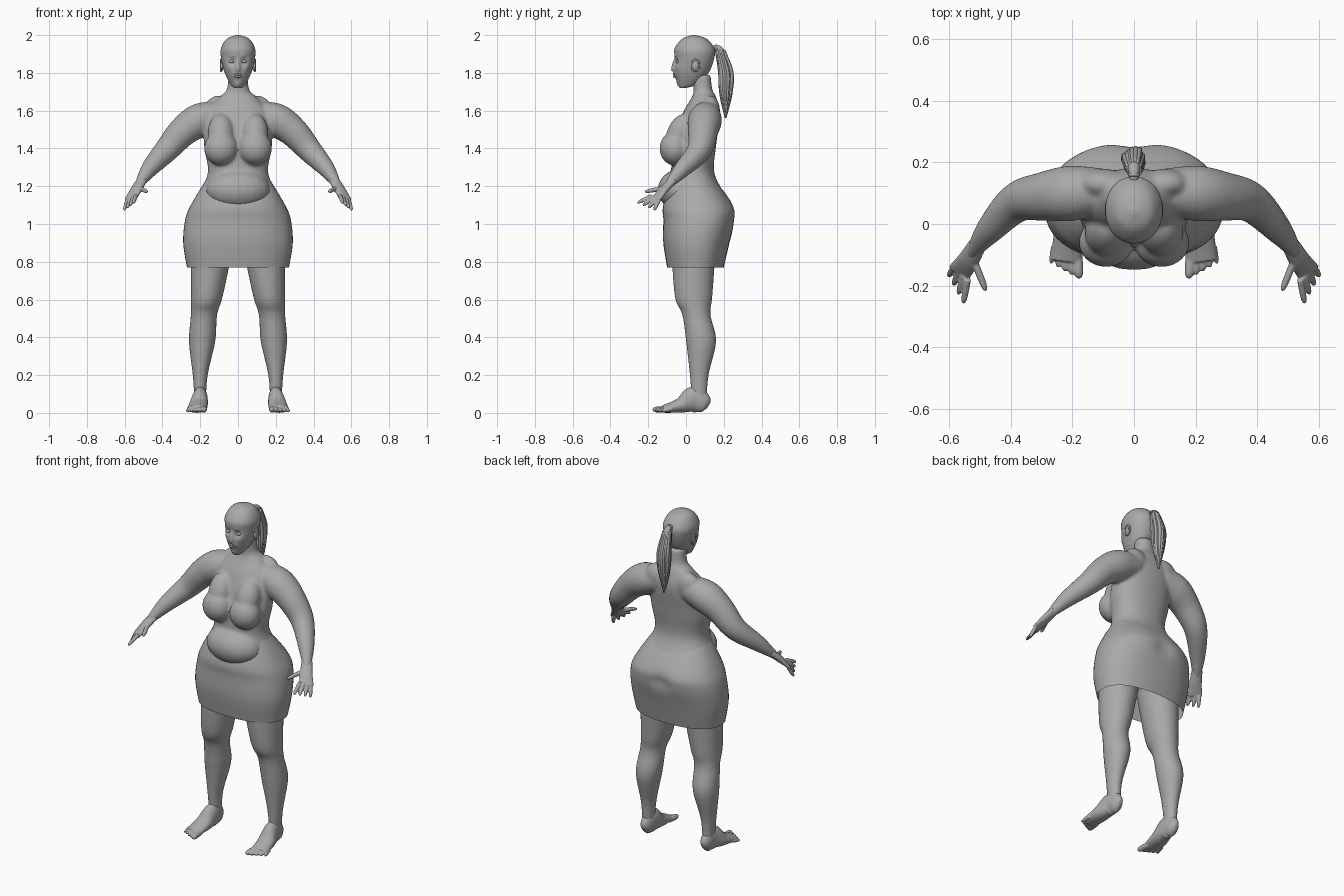
import bpy, bmesh, math, random
from mathutils import Vector, Matrix

random.seed(4)
if "Cube" in bpy.data.objects:
    bpy.data.objects.remove(bpy.data.objects["Cube"])

X, Y, Z = Vector((1, 0, 0)), Vector((0, 1, 0)), Vector((0, 0, 1))
SIDES = {"left": 1, "right": -1}
shade = (.4, .4, .4, 1)
grey = bpy.data.materials.new("plain grey")
grey.use_nodes = True
grey.diffuse_color = shade
grey.node_tree.nodes["Principled BSDF"].inputs["Base Color"].default_value = shade


def slab(z, left, right, front, back):
    """Horizontal ring from its extents."""
    return ((left + right) / 2, (front + back) / 2, z, (right - left) / 2, (back - front) / 2)


def even(z, half, front, back):
    """Horizontal ring centred between the two sides."""
    return slab(z, -half, half, front, back)


def blend(before, start, end, after, t):
    """Smooth spline value between start and end."""
    slope_in, slope_out = (end - before) / 2, (after - start) / 2
    ease = t * t * (3 - 2 * t)
    return (start + (end - start) * ease
            + slope_in * t * (1 - t) ** 2 - slope_out * t * t * (1 - t))


def smooth_rows(rows, steps):
    """Insert interpolated rings between the given ones."""
    padded = [rows[0], *rows, rows[-1]]
    out = []
    for group in zip(padded, padded[1:], padded[2:], padded[3:]):
        for step in range(steps):
            out.append([blend(*values, step / steps) for values in zip(*group)])
    return out + [rows[-1]]


def tube(bm, rows, ref=Z, level=False, sides=24, steps=6, power=1.0, caps=True, side=1):
    """Loft of rings along a path; a row is x, y, z and one or two radii."""
    rows = smooth_rows([(*row, row[-1]) if len(row) == 4 else row for row in rows], steps)
    points = [Vector(row[:3]) for row in rows]
    rings = []
    for i, centre in enumerate(points):
        across, along = X, Y
        if not level:
            heading = (points[min(i + 1, len(points) - 1)] - points[max(i - 1, 0)]).normalized()
            across = heading.cross(ref).normalized()
            along = across.cross(heading)
        wide, deep = rows[i][3:]
        ring = []
        for k in range(sides):
            angle = math.tau * k / sides
            ca, sa = math.cos(angle), math.sin(angle)
            p = (centre + across * wide * math.copysign(abs(ca) ** power, ca)
                 + along * deep * math.copysign(abs(sa) ** power, sa))
            ring.append(bm.verts.new((p.x * side, p.y, p.z)))
        rings.append(ring)
    for lower, upper in zip(rings, rings[1:]):
        for k in range(sides):
            bm.faces.new((lower[k - 1], lower[k], upper[k], upper[k - 1]))
    if caps:
        bm.faces.new(rings[0])
        bm.faces.new(rings[-1])


def ball(bm, centre, radii, tilt=0):
    """Ellipsoid, optionally tipped forward or back."""
    matrix = (Matrix.Translation(centre) @ Matrix.Rotation(tilt, 4, "X")
              @ Matrix.Diagonal((*radii, 1)))
    bmesh.ops.create_uvsphere(bm, u_segments=24, v_segments=16, radius=1, matrix=matrix)


def digit(bm, base, tip, radius, side):
    """Rounded finger or toe."""
    base, tip = Vector(base), Vector(tip)
    path = [math.sin(math.pi * k / 20) for k in range(10)]
    tube(bm, [(*base.lerp(tip, t), radius * math.sqrt(1 - t ** 6)) for t in path],
         sides=12, steps=1, side=side)


def push(bm, spot, radius, depth):
    """Soft sculpting stroke along the depth, mirrored across the middle."""
    for vert in bm.verts:
        mirrored = Vector((abs(vert.co.x), vert.co.y, vert.co.z))
        distance = (mirrored - Vector(spot)).length
        vert.co.y += depth * math.exp(-(distance / radius) ** 2)


def finish(bm, name, voxel=None):
    """Turn the mesh into an object; with a voxel size, fuse its pieces."""
    bmesh.ops.recalc_face_normals(bm, faces=bm.faces)
    for face in bm.faces:
        face.smooth = True
    mesh = bpy.data.meshes.new(name)
    bm.to_mesh(mesh)
    bm.free()
    mesh.materials.append(grey)
    ob = bpy.data.objects.new(name, mesh)
    bpy.context.collection.objects.link(ob)
    if voxel:
        fuse = ob.modifiers.new("fuse", "REMESH")
        fuse.mode, fuse.voxel_size, fuse.use_smooth_shade = "VOXEL", voxel, True
        soften = ob.modifiers.new("soften", "SMOOTH")
        soften.factor, soften.iterations = .5, 4


# Body: torso, bust, belly, arms and legs fused together
body = bmesh.new()
torso = [(.9, .24, -.08, .18), (1.12, .22, -.1, .21), (1.27, .16, -.08, .15), (1.42, .18, -.07, .16),
         (1.58, .17, -.02, .18), (1.67, .1, .03, .16), (1.71, .06, .04, .14), (1.79, .05, .03, .13)]
tube(body, [even(*row) for row in torso], level=True, sides=40, power=.9)
ball(body, centre=(0, -.03, 1.18), radii=(.17, .12, .11))
arm = [(.09, .11, 1.58, .07), (.2, .1, 1.55, .09), (.29, .09, 1.49, .08),
       (.38, .07, 1.39, .065), (.47, -.02, 1.29, .045), (.53, -.1, 1.2, .02)]
leg = [(.06, .17, .23, .03, .11), (.2, .16, .24, .02, .12), (.38, .12, .26, 0, .16),
       (.52, .11, .25, -.02, .13), (.62, .08, .25, -.06, .14), (.9, .02, .25, -.08, .16)]
for side in SIDES.values():
    ball(body, centre=(side * .09, -.06, 1.4), radii=(.09, .08, .09))
    ball(body, centre=(side * .09, -.03, 1.48), radii=(.07, .07, .11), tilt=-.4)
    ball(body, centre=(side * .1, .13, 1.6), radii=(.08, .05, .08))
    tube(body, arm, side=side)
    tube(body, [slab(*row) for row in leg], level=True, side=side)
finish(body, "body", voxel=.009)

# Skirt: open tube with a hem
skirt = bmesh.new()
cloth = [(.77, .27, -.1, .2), (.9, .29, -.12, .23), (1.02, .28, -.12, .26),
         (1.1, .25, -.12, .25), (1.25, .16, -.07, .14)]
tube(skirt, [even(*row) for row in cloth], level=True, sides=56, power=.86, caps=False)
push(skirt, spot=(0, .26, 1.04), radius=.05, depth=-.02)
finish(skirt, "skirt")

# Head: lofted skull with soft strokes for the features
head = bmesh.new()
skull = [(1.72, .02, -.03, 0), (1.74, .04, -.04, .06), (1.8, .07, -.06, .12), (1.88, .09, -.06, .15),
         (1.93, .09, -.06, .15), (1.98, .06, -.02, .11), (2, .01, .03, .05)]
tube(head, [even(*row) for row in skull], level=True, sides=72, steps=10, power=.95)
push(head, spot=(.03, -.06, 1.86), radius=.02, depth=.013)    # eye sockets
push(head, spot=(.03, -.06, 1.89), radius=.01, depth=-.006)   # brows
push(head, spot=(.05, -.04, 1.83), radius=.02, depth=-.006)   # cheeks
push(head, spot=(0, -.05, 1.79), radius=.02, depth=-.008)     # mouth
push(head, spot=(0, -.04, 1.74), radius=.02, depth=-.007)     # chin
for k in range(4):                                            # nose, growing to its tip
    push(head, spot=(0, -.06, 1.86 - k * .014), radius=.011, depth=-.007 - k * .004)
finish(head, "head")

# Eyes, ears with a raised rim, and lips
face = bmesh.new()
for side in SIDES.values():
    ball(face, centre=(side * .033, -.04, 1.86), radii=(.015, .013, .01))
    ball(face, centre=(side * .085, .05, 1.84), radii=(.01, .02, .03), tilt=-.2)
    turns = [math.tau * k / 12 - 1 for k in range(11)]
    rim = [(.09, .05 + .02 * math.sin(turn), 1.84 + .03 * math.cos(turn), .005) for turn in turns]
    tube(face, rim, ref=X, sides=8, steps=2, side=side)
for height in (1.793, 1.78):
    lip = [(t * .024, -.063 + .012 * t * t, height, .006 - .005 * t * t) for t in (-1, -.5, 0, .5, 1)]
    tube(face, lip, sides=8)
finish(face, "face_details")

# Ponytail: tie, core and loose strands
tail = bmesh.new()
core = [(0, .13, 1.93, .01), (0, .18, 1.92, .02), (0, .21, 1.8, .03),
        (0, .21, 1.68, .025), (0, .21, 1.56, .004)]
tube(tail, core, ref=X, sides=16)
ball(tail, centre=(0, .16, 1.93), radii=(.02, .01, .02))
strands = 18
for k in range(strands):
    angle = math.tau * k / strands
    spread, lift = random.uniform(.85, 1.15), random.uniform(0, .01)
    strand = [(math.cos(angle) * r * spread, y + math.sin(angle) * r * spread, z + lift * i, r / 3)
              for i, (x, y, z, r) in enumerate(core[1:])]
    tube(tail, strand, ref=X, sides=6, steps=4)
finish(tail, "ponytail")

for name, side in SIDES.items():
    # Hand: flattened palm, thumb and four spread fingers
    hand = bmesh.new()
    tube(hand, [(.51, -.07, 1.23, .03, .02), (.54, -.12, 1.18, .035, .02), (.57, -.16, 1.13, .04, .01)],
         side=side)
    digit(hand, (.52, -.12, 1.19), (.48, -.22, 1.17), .012, side)
    for k in range(4):
        knuckle = (.54 + k * .015, -.18 + k * .013, 1.15 - k * .007)
        fingertip = (.555 + k * .016, -.26 + k * .03, 1.11 - k * .013)
        digit(hand, knuckle, fingertip, .011, side)
    finish(hand, name + "_hand", voxel=.004)

    # Foot: heel to ball, then five toes
    foot = bmesh.new()
    tube(foot, [(.2, .12, .04, .01, .02), (.2, .1, .05, .03, .05), (.2, .04, .07, .04, .07),
                (.21, -.03, .04, .05, .04), (.22, -.12, .02, .05, .02)], side=side)
    for k in range(5):
        radius = .017 - k * .002
        root = (.185 + k * .019, -.1 + k * .007, .02)
        tip = (.178 + k * .023, -.178 + k * .012, radius)
        digit(foot, root, tip, radius, side)
    finish(foot, name + "_foot", voxel=.004)
